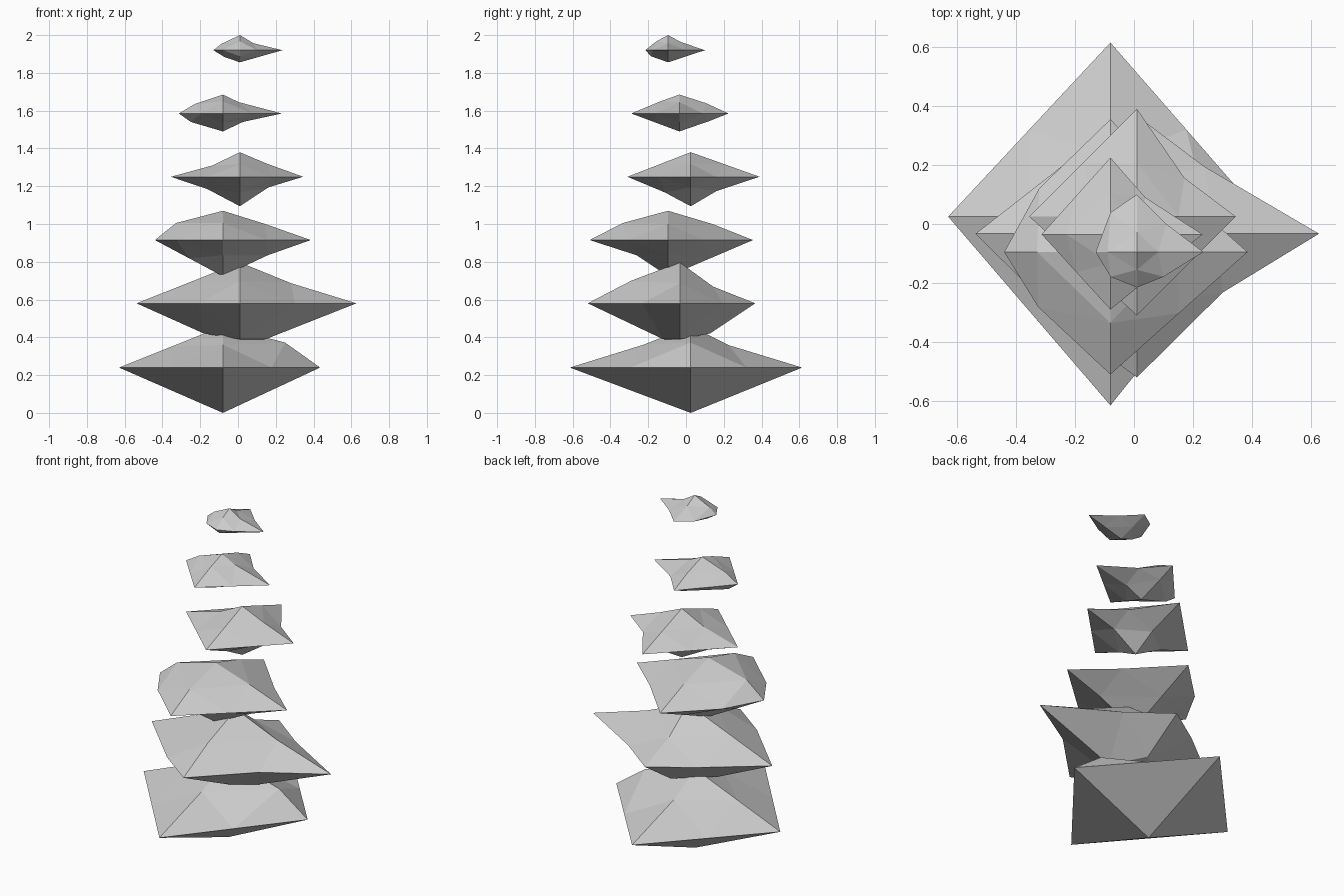
import bpy
from itertools import product

if "Cube" in bpy.data.objects:
    bpy.data.objects.remove(bpy.data.objects["Cube"])

DEFAULT = (0.5, 0.5)


def tier(name, centre, x, y, z, bends):
    """Octahedron with each edge split once. x, y, z hold the reach to each side;
    bends moves edge midpoints, as fractions of the two reaches of that edge."""
    reach = (x, y, z)
    verts, index = [], {}

    def vert(key):
        if key not in index:
            axes = [i for i in range(3) if key[i]]
            frac = (1,) if len(axes) == 1 else bends.get(key, DEFAULT)
            p = list(centre)
            for i, f in zip(axes, frac):
                p[i] += key[i] * reach[i][key[i] > 0] * f
            index[key] = len(verts)
            verts.append(p)
        return index[key]

    faces = []
    for sx, sy, sz in product((-1, 1), repeat=3):
        a, b, c = vert((sx, 0, 0)), vert((0, sy, 0)), vert((0, 0, sz))
        ab, bc, ca = vert((sx, sy, 0)), vert((0, sy, sz)), vert((sx, 0, sz))
        octant = [(a, ab, ca), (ab, b, bc), (ca, bc, c), (ab, bc, ca)]
        faces += octant if sx * sy * sz > 0 else [f[::-1] for f in octant]
    mesh = bpy.data.meshes.new(name)
    mesh.from_pydata(verts, [], faces)
    mesh.update()
    bpy.context.collection.objects.link(bpy.data.objects.new(name, mesh))


# Tiers from the ground up; the keys of bends are the axis signs of each edge
tier("tier_bottom", (-.08, .025, .24), (.55, .515), (.64, .59), (.24, .22), {
    (1, 0, 1): (.64, .60), (0, -1, 1): (.39, .55), (0, 1, 1): (.34, .54)})

tier("tier_second", (.01, -.033, .58), (.547, .617), (.487, .40), (.192, .217), {
    (1, 0, 1): (.44, .49), (-1, 0, -1): (.35, .83), (1, 0, -1): (.22, .99),
    (0, -1, 1): (.53, .55), (0, 1, 1): (.44, .41), (0, -1, -1): (.18, .99),
    (0, 1, -1): (.40, .83), (1, 1, 0): (.37, .57), (1, -1, 0): (.47, .41),
    (-1, -1, 0): (.40, .67), (-1, 1, 0): (.42, .62)})

tier("tier_third", (.01, .025, 1.25), (.365, .335), (.335, .365), (.156, .13), {
    (-1, 0, 1): (.40, .46), (1, 0, 1): (.42, .54), (1, 0, -1): (.45, .36),
    (-1, 0, -1): (.47, .42), (0, -1, -1): (.41, .53), (0, 1, -1): (.37, .49),
    (1, 1, 0): (.48, .36)})

tier("tier_fourth", (-.08, -.095, .915), (.36, .465), (.415, .45), (.192, .155), {
    (-1, 0, 1): (.69, .58), (1, 0, 1): (.48, .55), (1, 0, -1): (.51, .42),
    (0, -1, 1): (.58, .58), (0, 1, 1): (.52, .55), (0, -1, -1): (.40, .42),
    (-1, 1, 0): (.67, .48), (-1, -1, 0): (.68, .45), (1, 1, 0): (.53, .43)})

tier("tier_fifth", (-.08, -.035, 1.585), (.233, .312), (.255, .26), (.095, .10), {
    (-1, 0, 1): (.64, .50), (1, 0, 1): (.27, .60), (-1, 0, -1): (.73, .47),
    (1, 0, -1): (.34, .47), (0, -1, 1): (.39, .65), (0, 1, 1): (.54, .55),
    (0, 1, -1): (.60, .43), (1, 1, 0): (.38, .48)})

tier("tier_top", (.01, -.095, 1.92), (.14, .225), (.12, .195), (.064, .08), {
    (-1, 0, 1): (.71, .41), (1, 0, 1): (.32, .46), (-1, 0, -1): (.57, .58),
    (0, -1, 1): (.50, .60), (0, 1, 1): (.35, .54), (0, -1, -1): (.75, .50),
    (-1, 1, 0): (.64, .69), (1, 1, 0): (.44, .49), (1, -1, 0): (.40, .70),
    (-1, -1, 0): (.64, .70)})
